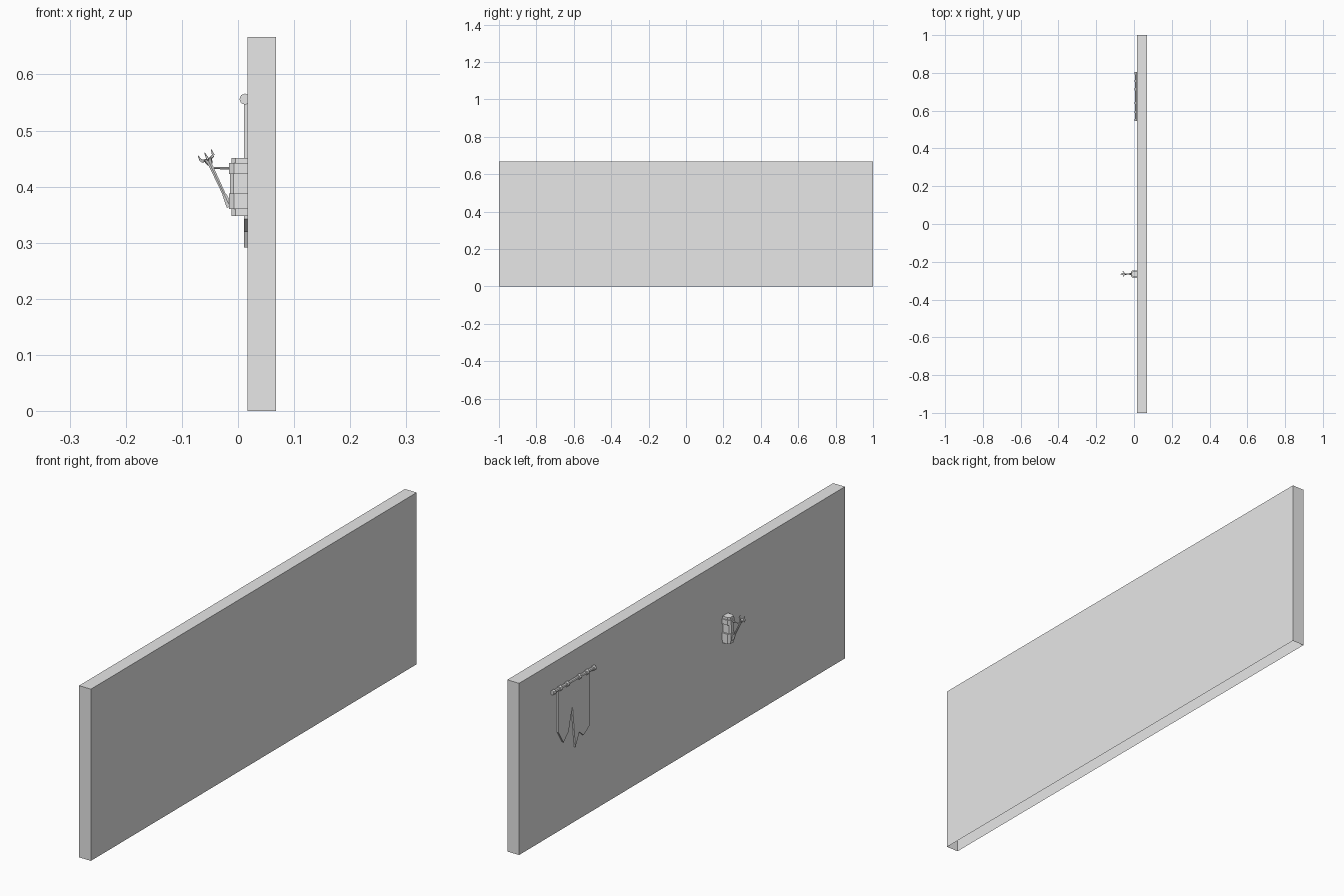
import bpy, bmesh, math
from mathutils import Vector

cube = bpy.data.objects.get("Cube")
if cube:
    bpy.data.objects.remove(cube, do_unlink=True)

stone = bpy.data.materials.new("plain_grey")
stone.use_nodes = True
GREY = (0.8, 0.8, 0.8, 1)
stone.diffuse_color = GREY
stone.node_tree.nodes["Principled BSDF"].inputs["Base Color"].default_value = GREY


def finish(name, bm):
    bmesh.ops.recalc_face_normals(bm, faces=bm.faces)
    mesh = bpy.data.meshes.new(name)
    bm.to_mesh(mesh)
    bm.free()
    mesh.materials.append(stone)
    obj = bpy.data.objects.new(name, mesh)
    bpy.context.collection.objects.link(obj)
    return obj


def box(name, lo, hi, open_bottom=False):
    bm = bmesh.new()
    bmesh.ops.create_cube(bm, size=1)
    lo, hi = Vector(lo), Vector(hi)
    for v in bm.verts:
        v.co = (lo + hi) / 2 + v.co * (hi - lo)
    bm.normal_update()
    if open_bottom:
        down = [f for f in bm.faces if f.normal.z < -0.9]
        bmesh.ops.delete(bm, geom=down, context='FACES_ONLY')
    return finish(name, bm)


def prism(name, points, place, offset):
    """Extrude a 2D outline; place maps each point into space."""
    bm = bmesh.new()
    face = bm.faces.new([bm.verts.new(place(*p)) for p in points])
    new = bmesh.ops.extrude_face_region(bm, geom=[face])["geom"]
    bmesh.ops.translate(bm, vec=offset,
                        verts=[g for g in new if isinstance(g, bmesh.types.BMVert)])
    return finish(name, bm)


def rod(name, start, end, r1, r2, sides=8):
    start, end = Vector(start), Vector(end)
    axis = end - start
    bm = bmesh.new()
    bmesh.ops.create_cone(bm, cap_ends=True, segments=sides,
                          radius1=r1, radius2=r2, depth=axis.length)
    turn = Vector((0, 0, 1)).rotation_difference(axis)
    for v in bm.verts:
        v.co = turn @ v.co + (start + end) / 2
    return finish(name, bm)


# Wall slab, open underneath
WALL = 0.017
box("wall", (WALL, -1, 0), (0.068, 1, 0.667), open_bottom=True)

# Torn banner hanging from its pole
outline = [(0.767, 0.555), (0.767, 0.389), (0.736, 0.338), (0.705, 0.368),
           (0.681, 0.459), (0.663, 0.292), (0.638, 0.342), (0.613, 0.319),
           (0.577, 0.342), (0.577, 0.555)]
prism("banner_cloth", outline, lambda y, z: (0.011, y, z), (0.006, 0, 0))
PX, PZ = 0.0125, 0.556
rod("banner_pole", (PX, 0.55, PZ), (PX, 0.805, PZ), 0.006, 0.006)
for i, y in enumerate((0.55, 0.593, 0.64, 0.714, 0.757, 0.798)):
    rod(f"pole_ring_{i}", (PX, y - 0.006, PZ), (PX, y + 0.006, PZ), 0.01, 0.009)

# Wall bracket: two chamfered blocks joined by a narrow neck
CY = -0.265


def bracket_block(name, half, depth, z0, z1):
    c = half * 0.45
    plan = [(WALL, -half), (depth + c, -half), (depth, -half + c),
            (depth, half - c), (depth + c, half), (WALL, half)]
    prism(name, plan, lambda x, y: (x, CY + y, z0), (0, 0, z1 - z0))


bracket_block("bracket_top_cap", 0.016, -0.012, 0.442, 0.451)
bracket_block("bracket_top_block", 0.02, -0.016, 0.423, 0.442)
bracket_block("bracket_neck", 0.013, -0.014, 0.388, 0.423)
bracket_block("bracket_bottom_block", 0.02, -0.016, 0.36, 0.388)
bracket_block("bracket_bottom_cap", 0.017, -0.012, 0.348, 0.36)

# Torch holder: arm, slanted handle, collar and claws
rod("holder_arm", (-0.014, CY, 0.433), (-0.046, CY, 0.433), 0.0025, 0.002, 6)
foot, head = Vector((-0.016, CY, 0.368)), Vector((-0.053, CY, 0.447))
along = (head - foot).normalized()
side = Vector((0, 1, 0))
out = along.cross(side)
rod("torch_handle", foot, head, 0.003, 0.004, 6)
rod("handle_socket", foot - along * 0.004, foot + along * 0.02, 0.007, 0.004, 6)
rod("torch_collar", head - along * 0.008, head + along * 0.003, 0.005, 0.008, 8)
for i in range(4):
    a = math.pi / 2 * i
    spread = out * math.cos(a) + side * math.sin(a)
    elbow = head + spread * 0.012 + along * 0.004
    rod(f"claw_base_{i}", head, elbow, 0.003, 0.0025, 5)
    rod(f"claw_tip_{i}", elbow, elbow + along * 0.011 + spread * 0.001, 0.0025, 0.0008, 5)
